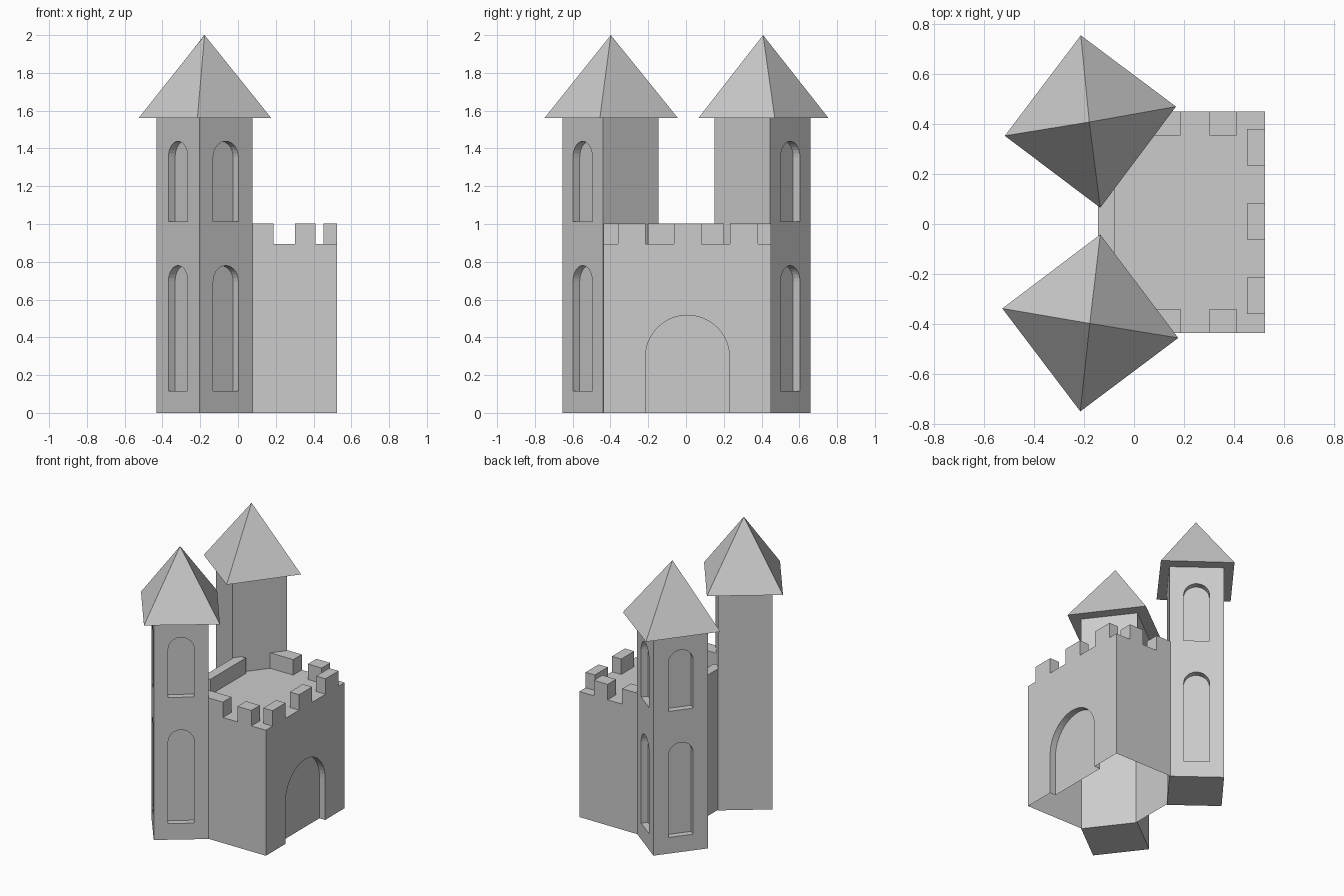
import bpy, bmesh
from math import pi, cos, sin, radians
from mathutils import Matrix, Vector

if "Cube" in bpy.data.objects:
    bpy.data.objects.remove(bpy.data.objects["Cube"])


def make_object(name, bm):
    bmesh.ops.recalc_face_normals(bm, faces=bm.faces[:])
    mesh = bpy.data.meshes.new(name)
    bm.to_mesh(mesh)
    bm.free()
    obj = bpy.data.objects.new(name, mesh)
    bpy.context.collection.objects.link(obj)
    return obj


def prism(bm, bottom, offset):
    """Extrude a closed outline by an offset vector."""
    face = bm.faces.new([bm.verts.new(p) for p in bottom])
    ext = bmesh.ops.extrude_face_region(bm, geom=[face])
    verts = [e for e in ext["geom"] if isinstance(e, bmesh.types.BMVert)]
    bmesh.ops.translate(bm, verts=verts, vec=offset)


def box(name, x0, x1, y0, y1, z0, z1):
    bm = bmesh.new()
    prism(bm, [(x0, y0, z0), (x1, y0, z0), (x1, y1, z0), (x0, y1, z0)], (0, 0, z1 - z0))
    return make_object(name, bm)


def arch_cutter(bm, width, z0, z1, depth, matrix, steps=14):
    """Round-headed niche shape, pushed along local y around the wall plane."""
    r = width / 2
    pts = [(-r, z0), (r, z0)]
    pts += [(r * cos(pi * i / steps), z1 - r + r * sin(pi * i / steps)) for i in range(steps + 1)]
    start = [matrix @ Vector((x, -0.1, z)) for x, z in pts]
    end = matrix @ Vector((0, depth, 0)) - matrix @ Vector((0, -0.1, 0))
    prism(bm, start, end)


def cut(obj, cutter):
    mod = obj.modifiers.new("niches", 'BOOLEAN')
    mod.operation = 'DIFFERENCE'
    mod.solver = 'EXACT'
    mod.object = cutter
    dg = bpy.context.evaluated_depsgraph_get()
    obj.data = bpy.data.meshes.new_from_object(obj.evaluated_get(dg))
    obj.modifiers.clear()
    bpy.data.objects.remove(cutter)


# Keep: box with an arched gate recess, open underneath
X0, X1, Y0, Y1, TOP = -0.145, 0.525, -0.437, 0.45, 0.893
keep = box("keep", X0, X1, Y0, Y1, 0, TOP)
bm = bmesh.new()
arch_cutter(bm, 0.445, -0.1, 0.517, 0.045,
            Matrix.Translation((X1, 0.0075, 0)) @ Matrix.Rotation(pi / 2, 4, 'Z'), 24)
cut(keep, make_object("gate_cutter", bm))
bm = bmesh.new()
bm.from_mesh(keep.data)
floor = [f for f in bm.faces if f.calc_center_median().z < 0.001]
bmesh.ops.delete(bm, geom=floor, context='FACES_ONLY')
bm.to_mesh(keep.data)
bm.free()

# Battlements
Z1 = 1.003
for x0, x1 in ((0.0, 0.187), (0.302, 0.411)):
    box("side_merlon_front", x0, x1, Y0, Y0 + 0.096, TOP, Z1)
    box("side_merlon_back", x0, x1, Y1 - 0.096, Y1, TOP, Z1)
for y in (-0.288, 0.01, 0.307):
    box("gate_merlon", 0.452, X1, y - 0.073, y + 0.073, TOP, Z1)
box("rear_parapet", X0, -0.078, -0.2, 0.2, TOP, Z1)

# Towers: turned rectangles with two niches on each outward face
W, D, H = 0.353, 0.371, 1.56
for side, s in (("front", 1), ("back", -1)):
    place = (Matrix.Translation((0, 0.0025, 0)) @ Matrix.Diagonal((1, s, 1, 1))
             @ Matrix.Translation((-0.1775, -0.4025, 0)) @ Matrix.Rotation(radians(37.5), 4, 'Z'))
    bm = bmesh.new()
    outline = [(-W / 2, -D / 2), (W / 2, -D / 2), (W / 2, D / 2), (-W / 2, D / 2)]
    prism(bm, [place @ Vector((x, y, 0)) for x, y in outline], (0, 0, H))
    tower = make_object(side + "_tower", bm)
    bm = bmesh.new()
    for wall in (Matrix.Translation((0, -D / 2, 0)),
                 Matrix.Translation((-W / 2, 0, 0)) @ Matrix.Rotation(-pi / 2, 4, 'Z')):
        for z0, z1 in ((0.115, 0.78), (1.012, 1.438)):
            arch_cutter(bm, 0.168, z0, z1, 0.045, place @ wall)
    cut(tower, make_object("window_cutter", bm))

# Pyramid roofs
roofs = {
    "front_roof": ([(-0.527, -0.338), (-0.215, -0.75), (0.177, -0.456), (-0.135, -0.042)], (-0.177, -0.398)),
    "back_roof": ([(-0.517, 0.353), (-0.135, 0.065), (0.168, 0.47), (-0.213, 0.755)], (-0.179, 0.408)),
}
for name, (corners, apex) in roofs.items():
    bm = bmesh.new()
    ring = [bm.verts.new((x, y, H)) for x, y in corners]
    tip = bm.verts.new((*apex, 2.0))
    bm.faces.new(ring)
    for i in range(4):
        bm.faces.new((ring[i], ring[(i + 1) % 4], tip))
    make_object(name, bm)
